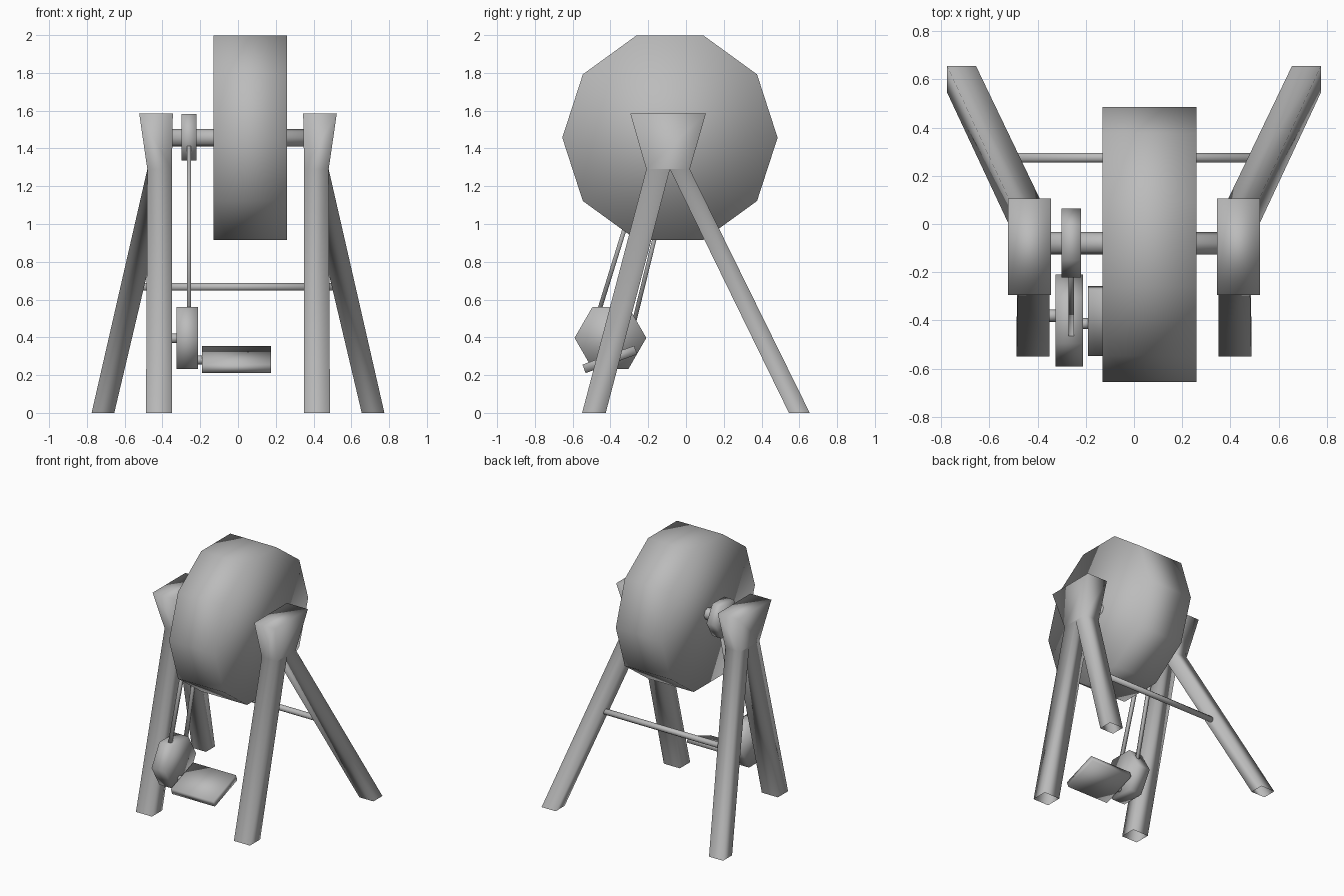
import bpy, bmesh, math
from mathutils import Vector, Matrix

if "Cube" in bpy.data.objects:
    bpy.data.objects.remove(bpy.data.objects["Cube"])

grey = bpy.data.materials.new("plain_grey")
grey.diffuse_color = (0.5, 0.5, 0.5, 1)
grey.use_nodes = True
grey.node_tree.nodes["Principled BSDF"].inputs["Base Color"].default_value = grey.diffuse_color


def finish(name, bm):
    bmesh.ops.recalc_face_normals(bm, faces=bm.faces[:])
    me = bpy.data.meshes.new(name)
    bm.to_mesh(me)
    bm.free()
    me.materials.append(grey)
    for p in me.polygons:
        p.use_smooth = True
    ob = bpy.data.objects.new(name, me)
    bpy.context.collection.objects.link(ob)
    return ob


def rod(name, a, b, r, sides, spin=0.0):
    """Capped prism between two points."""
    a, b = Vector(a), Vector(b)
    d = b - a
    bm = bmesh.new()
    bmesh.ops.create_cone(bm, cap_ends=True, segments=sides, radius1=r,
                          radius2=r, depth=d.length)
    turn = d.to_track_quat('Z', 'Y').to_matrix().to_4x4()
    bm.transform(Matrix.Translation((a + b) / 2) @ turn @ Matrix.Rotation(spin, 4, 'Z'))
    return finish(name, bm)


def disc(name, x0, x1, y, z, r, sides):
    """Wheel along x, with a corner pointing along y."""
    bm = bmesh.new()
    ends = []
    for x in (x0, x1):
        ends.append([bm.verts.new((x, y + r * math.cos(t), z + r * math.sin(t)))
                     for t in (2 * math.pi * i / sides for i in range(sides))])
        bm.faces.new(ends[-1])
    for i in range(sides):
        j = (i + 1) % sides
        bm.faces.new((ends[0][i], ends[0][j], ends[1][j], ends[1][i]))
    return finish(name, bm)


def trestle(name, s):
    """Flared head splitting into two legs with open feet."""
    bm = bmesh.new()

    def row(xo, xi, y, z):
        return [bm.verts.new((s * xo, y, z)), bm.verts.new((s * xi, y, z))]

    def tube(f0, b0, f1, b1):
        a = [f0[0], f0[1], b0[1], b0[0]]
        b = [f1[0], f1[1], b1[1], b1[0]]
        for i in range(4):
            j = (i + 1) % 4
            bm.faces.new((a[i], a[j], b[j], b[i]))

    top_f, top_b = row(.523, .345, -.295, 1.585), row(.523, .345, .105, 1.585)
    neck_f, neck_m, neck_b = (row(.48, .35, y, 1.29) for y in (-.21, -.085, .02))
    bm.faces.new((*top_f, top_b[1], top_b[0]))
    tube(top_f, top_b, neck_f, neck_b)
    tube(neck_f, neck_m, row(.487, .35, -.55, 0), row(.487, .35, -.425, 0))
    tube(neck_m, neck_b, row(.775, .655, .545, 0), row(.775, .655, .655, 0))
    # drop the internal side shared by head and legs
    return finish(name, bm)


# Supports
trestle("left_trestle", -1)
trestle("right_trestle", 1)
rod("cross_bar", (-.52, .275, .667), (.52, .275, .667), .022, 8, math.pi / 8)

# Grinding wheel and its axle
disc("grinding_wheel", -.13, .26, -.085, 1.457, .57, 10)
disc("axle", -.37, .37, -.08, 1.457, .046, 8)

# Drive pulleys and belt
disc("upper_pulley", -.30, -.22, -.079, 1.459, .143, 6)
disc("lower_pulley", -.325, -.211, -.4, .397, .19, 6)
disc("lower_axle", -.37, -.30, -.38, .395, .026, 8)
rod("front_belt", (-.26, -.46, .54), (-.26, -.19, 1.41), .016, 4, math.pi / 4)
rod("back_belt", (-.26, -.275, .48), (-.26, -.045, 1.42), .016, 4, math.pi / 4)

# Pedal
disc("pedal_pin", -.23, -.17, -.413, .28, .023, 8)
bm = bmesh.new()
bmesh.ops.create_cube(bm, size=1)
bm.transform(Matrix.Translation((-.008, -.403, .283))
             @ Matrix.Rotation(math.radians(20), 4, 'X')
             @ Matrix.Diagonal((.365, .291, .048, 1)))
finish("pedal", bm)
